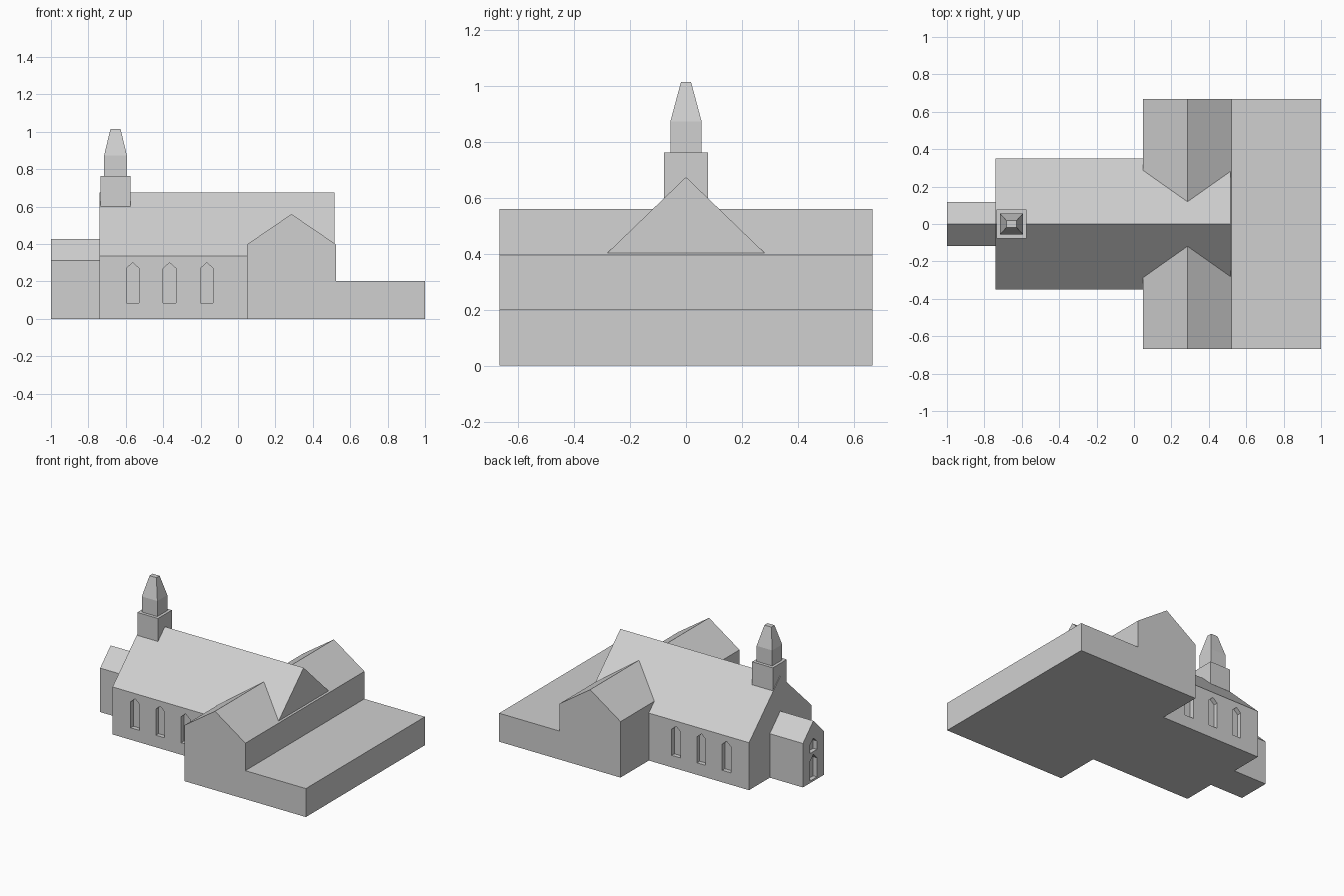
import bpy, bmesh
from mathutils import Vector

if "Cube" in bpy.data.objects:
    bpy.data.objects.remove(bpy.data.objects["Cube"])

stone = bpy.data.materials.new("light_grey_stone")
stone.diffuse_color = (0.63, 0.63, 0.63, 1)
stone.use_nodes = True
stone.node_tree.nodes["Principled BSDF"].inputs["Base Color"].default_value = stone.diffuse_color


def finish(name, bm):
    bmesh.ops.recalc_face_normals(bm, faces=bm.faces[:])
    me = bpy.data.meshes.new(name)
    bm.to_mesh(me)
    bm.free()
    me.materials.append(stone)
    ob = bpy.data.objects.new(name, me)
    bpy.context.collection.objects.link(ob)
    return ob


def prism(name, profile, axis, a, b):
    """Extrude an (across, z) profile along axis 'X' or 'Y' from a to b."""
    bm = bmesh.new()
    vs = [bm.verts.new((a, p, z) if axis == 'X' else (p, a, z)) for p, z in profile]
    face = bm.faces.new(vs)
    ext = bmesh.ops.extrude_face_region(bm, geom=[face])
    d = Vector((b - a, 0, 0) if axis == 'X' else (0, b - a, 0))
    bmesh.ops.translate(bm, vec=d, verts=[v for v in ext["geom"] if isinstance(v, bmesh.types.BMVert)])
    return finish(name, bm)


def gable(c, half, base, eaves, ridge):
    return [(c - half, base), (c + half, base), (c + half, eaves), (c, ridge), (c - half, eaves)]


def cut(target, cutter):
    mod = target.modifiers.new("opening", 'BOOLEAN')
    mod.operation = 'DIFFERENCE'
    mod.solver = 'EXACT'
    mod.object = cutter
    bpy.context.view_layer.objects.active = target
    bpy.ops.object.modifier_apply(modifier=mod.name)
    bpy.data.objects.remove(cutter)


# nave with three pointed windows recessed in each side
nave = prism("nave", gable(0, 0.35, 0, 0.337, 0.675), 'X', -0.74, 0.515)
for x in (-0.563, -0.366, -0.167):
    for s in (-1, 1):
        cut(nave, prism("window_cutter", gable(x, 0.034, 0.085, 0.27, 0.30), 'Y', s * 0.32, s * 0.4))

# porch with a door and a small window above it
porch = prism("porch", gable(0, 0.117, 0, 0.312, 0.428), 'X', -1, -0.735)
for base, eaves, tip in ((0.015, 0.15, 0.19), (0.21, 0.27, 0.305)):
    cut(porch, prism("door_cutter", gable(0, 0.04, base, eaves, tip), 'X', -1.05, -0.97))

# transept with the low flat annex beside it
prism("transept_and_annex",
      [(0.047, 0), (1, 0), (1, 0.202), (0.525, 0.202), (0.525, 0.397), (0.286, 0.56), (0.047, 0.397)],
      'Y', -0.667, 0.667)


# bell tower, stacked from rectangular rings: (half x, half y, z)
def tower(name, rings):
    bm = bmesh.new()
    loops = [[bm.verts.new((-0.655 + sx * hx, sy * hy, z))
              for sx, sy in ((-1, -1), (1, -1), (1, 1), (-1, 1))] for hx, hy, z in rings]
    bm.faces.new(loops[0])
    bm.faces.new(loops[-1])
    for lo, hi in zip(loops, loops[1:]):
        for i in range(4):
            j = (i + 1) % 4
            bm.faces.new((lo[i], lo[j], hi[j], hi[i]))
    return finish(name, bm)


tower("tower_base", [(0.081, 0.078, 0.60), (0.081, 0.078, 0.763)])
tower("tower_spire", [(0.061, 0.056, 0.76), (0.061, 0.056, 0.873), (0.027, 0.018, 1.015)])
